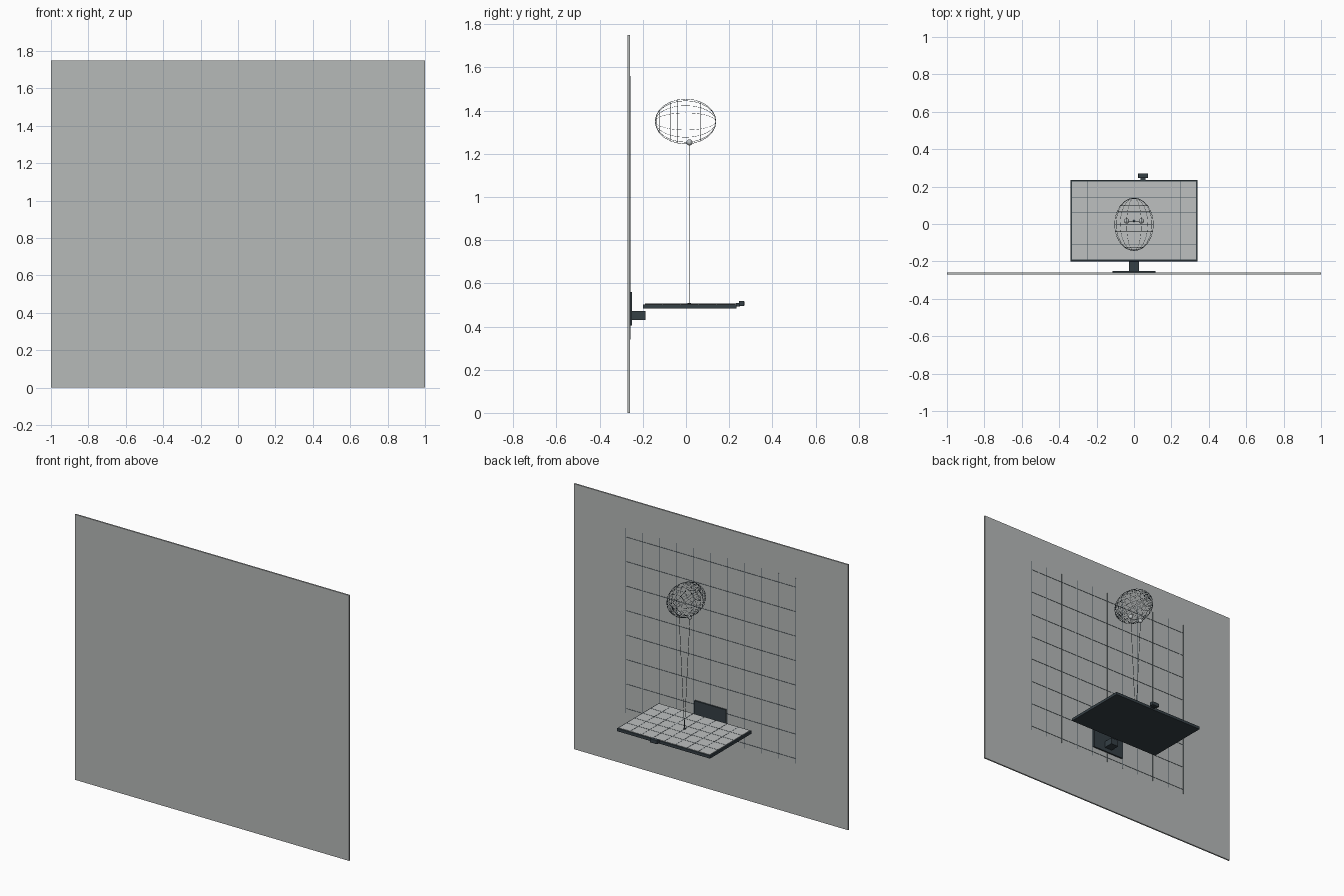
import bpy, bmesh, math
from mathutils import Matrix, Vector

if "Cube" in bpy.data.objects:
    bpy.data.objects.remove(bpy.data.objects["Cube"])


def material(name, r, g, b):
    m = bpy.data.materials.new(name)
    m.diffuse_color = (r, g, b, 1)
    m.use_nodes = True
    m.node_tree.nodes["Principled BSDF"].inputs["Base Color"].default_value = m.diffuse_color
    return m


GREY = material("wall_grey", 0.47, 0.49, 0.485)
PALE = material("panel_pale_grey", 0.51, 0.53, 0.53)
DARK = material("dark_slate", 0.035, 0.05, 0.06)
LINE = material("line_slate", 0.07, 0.10, 0.12)
EYE = material("eye_light_grey", 0.5, 0.53, 0.54)


def finish(name, bm, mat):
    bmesh.ops.recalc_face_normals(bm, faces=bm.faces)
    mesh = bpy.data.meshes.new(name)
    bm.to_mesh(mesh)
    bm.free()
    mesh.materials.append(mat)
    ob = bpy.data.objects.new(name, mesh)
    bpy.context.collection.objects.link(ob)
    return ob


def add_box(bm, x0, x1, y0, y1, z0, z1):
    m = Matrix.Translation(((x0 + x1) / 2, (y0 + y1) / 2, (z0 + z1) / 2))
    bmesh.ops.create_cube(bm, size=1, matrix=m @ Matrix.Diagonal((x1 - x0, y1 - y0, z1 - z0, 1)))


def box(name, mat, *ext, bevel=0):
    bm = bmesh.new()
    add_box(bm, *ext)
    if bevel:
        bmesh.ops.bevel(bm, geom=bm.edges[:], offset=bevel, segments=2, affect='EDGES', profile=0.5)
    return finish(name, bm, mat)


def rod(name, mat, a, b, radius):
    a, b = Vector(a), Vector(b)
    bm = bmesh.new()
    rot = (b - a).to_track_quat('Z', 'Y').to_matrix().to_4x4()
    bmesh.ops.create_cone(bm, cap_ends=True, segments=8, radius1=radius, radius2=radius,
                          depth=(b - a).length, matrix=Matrix.Translation((a + b) / 2) @ rot)
    return finish(name, bm, mat)


# Tall wall sheet
box("wall", GREY, -1, 1, -0.27, -0.26, 0, 1.75)

# Fine ruled grid on the inner face of the wall
W = 0.001
bm = bmesh.new()
for i in range(-5, 6):
    x = i * 0.124
    add_box(bm, x - W, x + W, -0.26, -0.258, 0.34, 1.56)
for i in range(8):
    z = 0.37 + i * 0.1615
    add_box(bm, -0.62, 0.62, -0.26, -0.258, z - W, z + W)
finish("wall_grid", bm, LINE)

# Bracket: wall plate and short arm
box("bracket_plate", DARK, -0.115, 0.115, -0.26, -0.25, 0.405, 0.56)
box("bracket_arm", DARK, -0.028, 0.028, -0.25, -0.187, 0.43, 0.473)

# Flat-lying display with a thin rim
box("display_body", DARK, -0.34, 0.34, -0.2, 0.235, 0.483, 0.503, bevel=0.003)
box("display_panel", PALE, -0.331, 0.331, -0.191, 0.226, 0.5, 0.505)

# Fine ruled grid on the display
bm = bmesh.new()
for i in range(1, 8):
    x = -0.331 + i * 0.662 / 8
    add_box(bm, x - W, x + W, -0.191, 0.226, 0.505, 0.506)
for i in range(1, 5):
    y = -0.191 + i * 0.417 / 5
    add_box(bm, -0.331, 0.331, y - W, y + W, 0.505, 0.506)
finish("display_grid", bm, LINE)

# Small camera on the far edge
box("camera_neck", DARK, 0.035, 0.062, 0.23, 0.25, 0.492, 0.508)
box("camera_body", DARK, 0.022, 0.075, 0.245, 0.27, 0.494, 0.519, bevel=0.003)

# Wire head, facing down, crown axis along y
bm = bmesh.new()
bmesh.ops.create_uvsphere(bm, u_segments=16, v_segments=12, radius=1)
bmesh.ops.transform(bm, verts=bm.verts, matrix=Matrix.Translation((0, -0.002, 1.35))
                    @ Matrix.Diagonal((0.104, 0.141, 0.104, 1)) @ Matrix.Rotation(math.pi / 2, 4, 'X'))
head = finish("head_wire", bm, LINE)
mod = head.modifiers.new("wire", 'WIREFRAME')
mod.thickness = 0.002
mod.offset = 0
mod.use_even_offset = False

# Eyes and their sight lines meeting on the display
TARGET = (0, 0.016, 0.506)
for side, sx in (("left", -1), ("right", 1)):
    pos = (sx * 0.04, 0.016, 1.253)
    bm = bmesh.new()
    bmesh.ops.create_uvsphere(bm, u_segments=16, v_segments=10, radius=0.014,
                              matrix=Matrix.Translation(pos))
    for f in bm.faces:
        f.smooth = True
    finish(side + "_eye", bm, EYE)
    rod(side + "_sight_line", LINE, pos, TARGET, 0.0013)

# Spot where the sight lines land
rod("target_spot", DARK, (0, 0.016, 0.505), (0, 0.016, 0.508), 0.008)
